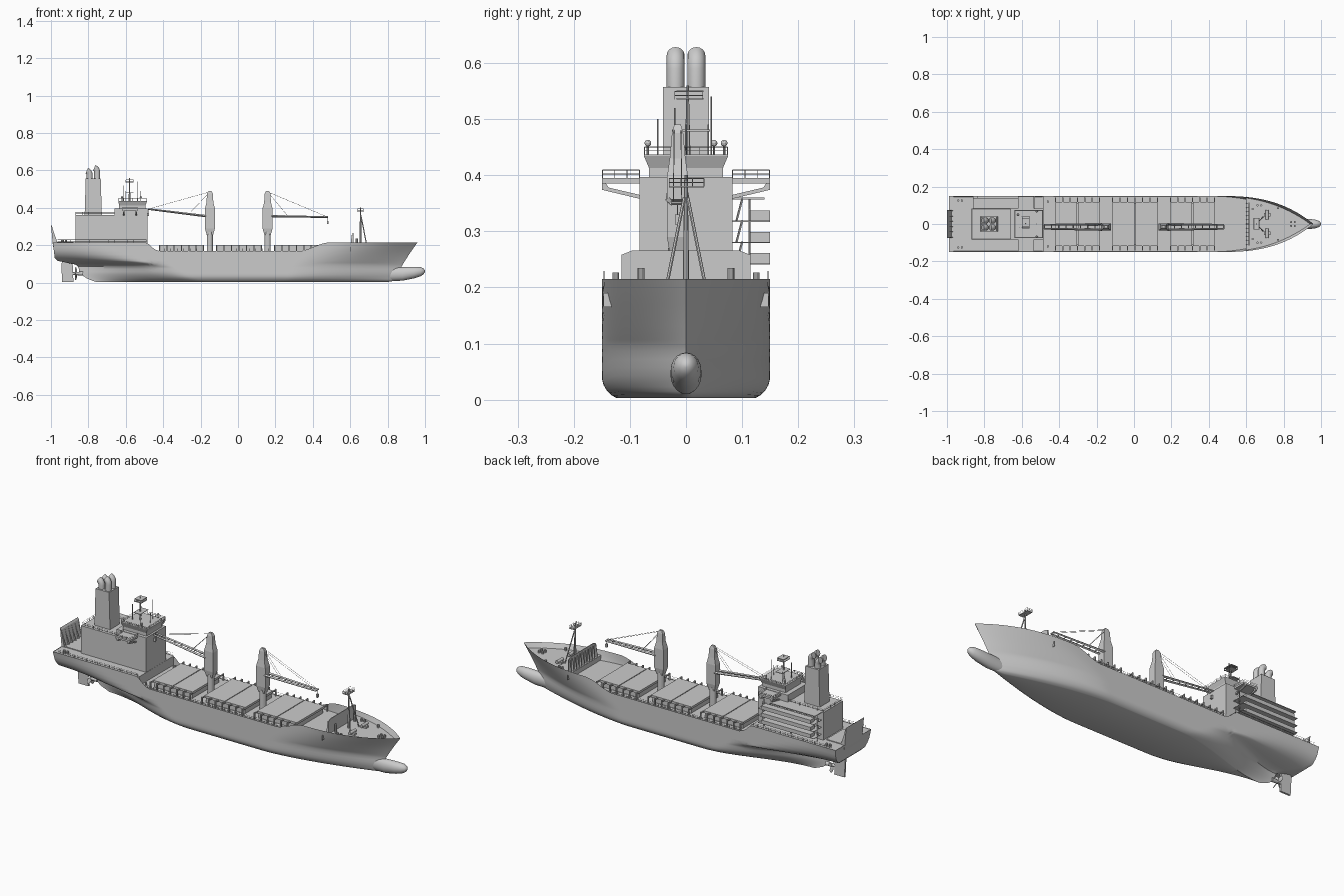
import bpy, bmesh, math
from mathutils import Vector, Matrix

if "Cube" in bpy.data.objects:
    bpy.data.objects.remove(bpy.data.objects["Cube"])

def finish(bm, name, smooth=False):
    bmesh.ops.remove_doubles(bm, verts=bm.verts, dist=1e-5)
    bmesh.ops.recalc_face_normals(bm, faces=bm.faces)
    me = bpy.data.meshes.new(name)
    bm.to_mesh(me); bm.free()
    ob = bpy.data.objects.new(name, me)
    bpy.context.collection.objects.link(ob)
    if smooth:
        bpy.ops.object.select_all(action='DESELECT')
        ob.select_set(True); bpy.context.view_layer.objects.active = ob
        bpy.ops.object.shade_smooth_by_angle(angle=math.radians(40))
    return ob

def add_box(bm, x0, x1, y0, y1, z0, z1):
    m = Matrix.Translation(((x0+x1)/2, (y0+y1)/2, (z0+z1)/2)) @ Matrix.Diagonal((x1-x0, y1-y0, z1-z0, 1))
    bmesh.ops.create_cube(bm, size=1, matrix=m)

def add_rod(bm, a, b, r, r2=None, n=6):
    a, b = Vector(a), Vector(b); d = b-a
    m = Matrix.Translation((a+b)/2) @ d.to_track_quat('Z', 'Y').to_matrix().to_4x4()
    bmesh.ops.create_cone(bm, cap_ends=True, segments=n, radius1=r, radius2=r if r2 is None else r2, depth=d.length, matrix=m)

def add_prism(bm, profile, y0, y1, swap=False):
    """Extrude an (x, z) profile along y, or a (y, z) profile along x."""
    def P(p, t): return (t, p[0], p[1]) if swap else (p[0], t, p[1])
    A = [bm.verts.new(P(p, y0)) for p in profile]
    B = [bm.verts.new(P(p, y1)) for p in profile]
    bm.faces.new(A); bm.faces.new(B[::-1])
    for i in range(len(A)):
        j = (i+1) % len(A)
        bm.faces.new((A[i], B[i], B[j], A[j]))

def loft(bm, rings):
    V = [[bm.verts.new(p) for p in r] for r in rings]
    for a, b in zip(V, V[1:]):
        for i in range(len(a)):
            j = (i+1) % len(a)
            bm.faces.new((a[i], a[j], b[j], b[i]))
    bm.faces.new(V[0]); bm.faces.new(V[-1])

def add_rail(bm, pts, h, step=0.035, r=0.0007):
    for a, b in zip(pts, pts[1:]):
        a, b = Vector(a), Vector(b)
        n = max(1, round((b-a).length/step))
        for i in range(n+1):
            p = a.lerp(b, i/n)
            add_rod(bm, p, p+Vector((0, 0, h)), r, n=4)
        for k in (0.5, 1):
            add_rod(bm, a+Vector((0, 0, h*k)), b+Vector((0, 0, h*k)), r, n=4)

def f(tab, x):
    if x <= tab[0][0]: return tab[0][1]
    for (a, u), (b, v) in zip(tab, tab[1:]):
        if x <= b: return u+(v-u)*(x-a)/(b-a)
    return tab[-1][1]

# Hull form: stem and stern outlines, taper and sheer
STEM = [(0, .80), (.01, .86), (.05, .88), (.085, .875), (.11, .89), (.15, .915), (.215, .96)]
STERN = [(0, -.76), (.02, -.81), (.05, -.85), (.08, -.85), (.095, -.87), (.105, -.92), (.115, -.965), (.13, -.98), (.215, -.99)]
TRANSOM = [(.095, 0), (.105, .35), (.115, .55), (.13, .75), (.16, .93), (.215, 1)]
RUN = [(0, .6), (.09, .5), (.13, .4), (.215, .2)]
SHEER = [(-.49, .215), (-.47, .2), (-.45, .178), (-.42, .168), (.34, .168), (.38, .18), (.44, .205), (.48, .215)]
LEVELS = [0, .002, .006, .012, .02, .03, .04, .055, .07, .085, .095, .1, .105, .11, .115, .13, .15, .17, .19, .215]

def half_beam(x, z):
    c = lambda v: min(1, max(0, v))
    bow = 1-(1-c((f(STEM, z)-x)/f([(0, .6), (.1, .58), (.215, .52)], z)))**f([(0, 1.5), (.1, 1.8), (.215, 2.8)], z)
    s = c((x-f(STERN, z))/f(RUN, z)); e = f(TRANSOM, z)
    R = .042; q = max(0, R-z)
    return (.15-R+math.sqrt(R*R-q*q))*bow*(e+(1-e)*s*s*(3-2*s))

bm = bmesh.new(); N = 110; rows = []
for z in LEVELS:
    a, b = f(STERN, z), f(STEM, z); row = []
    for i in range(N+1):
        t = i/N; t = .6*t+.4*(1-math.cos(math.pi*t))/2
        x = a+(b-a)*t; zz = z*f(SHEER, x)/.215+.003*(1-z/.215); y = half_beam(x, zz if 0 < i < N else z)
        row.append([bm.verts.new((x, s*y, zz)) for s in (1, -1)])
    rows.append(row)
for r, q in zip(rows, rows[1:]):
    for i in range(N):
        for s in (0, 1):
            bm.faces.new((r[i][s], r[i+1][s], q[i+1][s], q[i][s]))
    bm.faces.new((r[0][0], r[0][1], q[0][1], q[0][0]))
for i in range(N):
    r = rows[0]
    bm.faces.new((r[i][0], r[i+1][0], r[i+1][1], r[i][1]))
finish(bm, "hull", True)

# Bulbous bow
bm = bmesh.new(); rings = []
for x, zc, ry, rz in [(.74, .043, .02, .037), (.88, .046, .028, .036), (.94, .053, .027, .031), (.975, .058, .022, .025), (.993, .06, .014, .015), (1, .061, .004, .004)]:
    rings.append([(x, ry*math.cos(t*math.pi/10), zc+rz*math.sin(t*math.pi/10)) for t in range(20)])
loft(bm, rings); finish(bm, "bulb_bow", True)

# Poop, main and forecastle decks with their bulkheads
for name, x0, x1, z in [("poop_deck", -.989, -.485, .213), ("main_deck", -.485, .6, .165), ("forecastle_deck", .6, .945, .19)]:
    bm = bmesh.new(); last = None
    for i in range(31):
        x = x0+(x1-x0)*i/30; y = half_beam(x, z)-.0005
        cur = [bm.verts.new((x, s*y, z)) for s in (1, -1)]
        if last: bm.faces.new((last[0], cur[0], cur[1], last[1]))
        last = cur
    xb = {"poop_deck": x1, "forecastle_deck": x0}.get(name)
    if xb: add_box(bm, xb-.001, xb+.001, -.147, .147, .165, z)
    finish(bm, name)

# Rudder and propeller
bm = bmesh.new()
add_prism(bm, [(-.94, .003), (-.945, .1), (-.93, .13), (-.885, .13), (-.88, .003)], -.005, .005)
finish(bm, "rudder")
bm = bmesh.new()
add_rod(bm, (-.885, 0, .048), (-.83, 0, .048), .007, .011, 12)
for k in range(4):
    m = Matrix.Translation((-.867, 0, .048)) @ Matrix.Rotation(k*math.pi/2+.4, 4, 'X') @ Matrix.Translation((0, 0, .02)) @ Matrix.Rotation(.6, 4, 'Z') @ Matrix.Diagonal((.002, .01, .018, 1))
    bmesh.ops.create_uvsphere(bm, u_segments=10, v_segments=6, radius=1, matrix=m)
finish(bm, "propeller", True)

# Folded stern ramp with ribs
bm = bmesh.new()
add_prism(bm, [(-.975, .13), (-.99, .2), (-1, .31), (-.994, .3), (-.975, .215), (-.965, .14)], -.075, .075)
for i in range(6):
    y = -.07+i*.028
    add_prism(bm, [(-.975, .213), (-.994, .3), (-.985, .27), (-.965, .213)], y-.001, y+.001)
add_box(bm, -.975, -.88, -.072, .072, .213, .217)
finish(bm, "stern_ramp")

# Accommodation block, bridge wings and wheelhouse
bm = bmesh.new()
add_box(bm, -.87, -.62, -.083, .083, .213, .36)
add_box(bm, -.66, -.485, -.083, .083, .165, .397)
for s in (1, -1):
    add_prism(bm, [(s*.083, .395), (s*.15, .395), (s*.15, .385), (s*.083, .385)], -.62, -.535, True)
    for x in (-.61, -.545):
        add_prism(bm, [(s*.15, .386), (s*.15, .374), (s*.083, .358), (s*.083, .365), (s*.138, .378), (s*.143, .386)], x-.004, x+.004, True)
loft(bm, [[(-.635+d, -.066-w, z), (-.495+w, -.066-w, z), (-.495+w, .066+w, z), (-.635+d, .066+w, z)] for z, w, d in ((.397, 0, 0), (.413, 0, 0), (.434, .009, -.005), (.437, .009, -.005))])
finish(bm, "superstructure")

# Side galleries stacked on the +y side
bm = bmesh.new()
for z in (.243, .281, .319):
    add_box(bm, -.86, -.53, .083, .15, z-.002, z)
    add_box(bm, -.84, -.55, .115, .15, z, z+.018)
    add_rail(bm, [(-.86, .112, z), (-.53, .112, z)], .02)
    add_rod(bm, (-.55, .09, z), (-.6, .1, z+.038), .002, n=4)
add_box(bm, -.86, -.6, .083, .14, .357, .36)
for x in (-.855, -.7, -.54):
    add_rod(bm, (x, .113, .213), (x, .113, .358), .002)
finish(bm, "side_galleries")

# Funnel and exhaust pipes
bm = bmesh.new()
loft(bm, [[(-.82+d, -.041, z), (-.728-d, -.041, z), (-.728-d, .041, z), (-.82+d, .041, z)] for z, d in ((.358, 0), (.557, .006))])
finish(bm, "funnel")
bm = bmesh.new()
for y in (-.0185, .0185):
    for x, zt in ((-.793, .575), (-.753, .59)):
        rings = []
        for k, (dx, z, ang) in enumerate([(0, .55, 0)]+[(-.026*(1-math.cos(a)), zt+.026*math.sin(a), a) for a in (0, .3, .6, .9, 1.15)]):
            c, sn = math.cos(ang), math.sin(ang)
            rings.append([(x+dx+.016*math.cos(t*math.pi/8)*c, y+.016*math.sin(t*math.pi/8), z+.016*math.cos(t*math.pi/8)*sn) for t in range(16)])
        loft(bm, rings)
finish(bm, "exhaust_pipes", True)

# Radar mast and antennas on the bridge roof
bm = bmesh.new()
add_rod(bm, (-.58, .003, .435), (-.58, .003, .56), .005, .002, 8)
for z, w in ((.478, .04), (.535, .028), (.548, .028)):
    add_box(bm, -.6, -.56, .003-w*.7, .003+w, z, z+.003)
add_rail(bm, [(-.6, -.02, .535), (-.56, -.02, .535), (-.56, .03, .535), (-.6, .03, .535)], .014, .02)
for x, y, h in ((-.54, -.05, .5), (-.535, .045, .54), (-.61, -.02, .52), (-.52, .0, .49), (-.6, .04, .49)):
    add_rod(bm, (x, y, .435), (x, y, h), .0014)
for x, y in ((-.52, -.068), (-.52, .068), (-.62, .05)):
    add_rod(bm, (x, y, .435), (x, y, .452), .002)
    bmesh.ops.create_uvsphere(bm, u_segments=10, v_segments=6, radius=.006, matrix=Matrix.Translation((x, y, .457)))
finish(bm, "radar_mast")

# Railings
bm = bmesh.new()
for s in (1, -1):
    add_rail(bm, [(-.965, s*.146, .213), (-.49, s*.146, .213)], .016)
    add_rail(bm, [(-.62, s*.083, .395), (-.62, s*.149, .395), (-.535, s*.149, .395), (-.535, s*.083, .395)], .014, .02)
    add_rail(bm, [(-.43, s*.148, .165), (.34, s*.148, .165)], .017)
add_rail(bm, [(-.638, -.074, .437), (-.488, -.074, .437), (-.488, .074, .437), (-.638, .074, .437), (-.638, -.074, .437)], .013, .025)
add_rail(bm, [(-.66, -.081, .36), (-.868, -.081, .36), (-.868, .081, .36), (-.66, .081, .36)], .016)
finish(bm, "railings")

# Hatch coamings, covers and side stanchions
bm = bmesh.new()
for x0, x1 in ((-.42, -.185), (-.115, .125), (.195, .43)):
    add_box(bm, x0+.005, x1-.005, -.112, .112, .165, .19)
    mid = (x0+x1)/2
    for a, b in ((x0, mid-.002), (mid+.002, x1)):
        add_box(bm, a, b, -.118, .118, .19, .202)
    for s in (1, -1):
        for i in range(7):
            x = x0+(x1-x0)*i/6
            add_box(bm, x-.003, x+.003, min(s*.118, s*.143), max(s*.118, s*.143), .194, .2)
            add_box(bm, x-.003, x+.003, s*.14-.003, s*.14+.003, .165, .202)
finish(bm, "cargo_hatches")

# Two deck cranes: pedestal, head, twin-beam jib, cables and hook
for name, cx, d, jx, jz in (("aft_crane", -.15, -1, -.48, .393), ("fore_crane", .158, 1, .48, .35)):
    bm = bmesh.new(); y = -.015
    add_rod(bm, (cx, y, .165), (cx, y, .27), .017, n=16)
    loft(bm, [[(cx-w, y-v, z), (cx+w, y-v, z), (cx+w, y+v, z), (cx-w, y+v, z)] for z, w, v in ((.255, .017, .013), (.29, .027, .019), (.395, .027, .019), (.43, .018, .014), (.475, .016, .01), (.49, .008, .006))])
    root = Vector((cx+d*.02, y, .355)); tip = Vector((jx, y, jz)); dy = Vector((0, .015, 0))
    for s in (1, -1):
        add_rod(bm, root+dy*s, tip+dy*s*.7, .0065, .0045, 4)
        top = Vector((cx, y+s*.006, .485))
        add_rod(bm, top, tip+dy*s*.5, .0008, n=4)
        add_rod(bm, top, root.lerp(tip, .3)+dy*s*.5, .0008, n=4)
    for i in range(1, 9):
        p = root.lerp(tip, i/8); w = dy*(1-.3*i/8)
        add_rod(bm, p-w, p+w, .003, n=4)
    add_rod(bm, tip, tip-Vector((0, 0, .02)), .001, n=4)
    add_box(bm, jx-.005, jx+.005, y-.005, y+.005, jz-.038, jz-.02)
    finish(bm, name)

# Ribbed breakwater on the forecastle
bm = bmesh.new()
add_prism(bm, [(-.115, .165), (.115, .165), (.115, .258), (.095, .266), (-.095, .266), (-.115, .258)], .613, .617, True)
for i in range(11):
    y = -.11+i*.022
    add_prism(bm, [(.6, .19), (.613, .19), (.613, .255), (.608, .255)], y-.0015, y+.0015)
finish(bm, "breakwater")

# Tripod foremast with platform
bm = bmesh.new()
add_rod(bm, (.655, 0, .19), (.655, 0, .4), .006, .003, 8)
for s in (1, -1):
    add_rod(bm, (.69, s*.037, .19), (.657, s*.003, .36), .003)
add_box(bm, .64, .67, -.03, .032, .378, .381)
add_rail(bm, [(.64, -.03, .38), (.67, -.03, .38), (.67, .032, .38), (.64, .032, .38), (.64, -.03, .38)], .014, .02)
finish(bm, "foremast")

# Windlasses, bollards and vents
bm = bmesh.new()
for s in (1, -1):
    add_box(bm, .695, .73, s*.05-.01, s*.05+.01, .19, .2)
    add_rod(bm, (.712, s*.05-.025, .203), (.712, s*.05+.025, .203), .008, n=12)
    for x, y in ((.84, .01), (.86, .01), (.66, .1), (.68, .1), (.77, .085), (-.92, .125), (-.94, .125), (-.46, .12)):
        z = .19 if x > 0 else .165 if x > -.48 else .213
        add_rod(bm, (x, s*y, z), (x, s*y, z+.014), .006, n=10)
    add_rod(bm, (.635, s*.08, .19), (.635, s*.08, .235), .006, n=10)
finish(bm, "deck_fittings")
